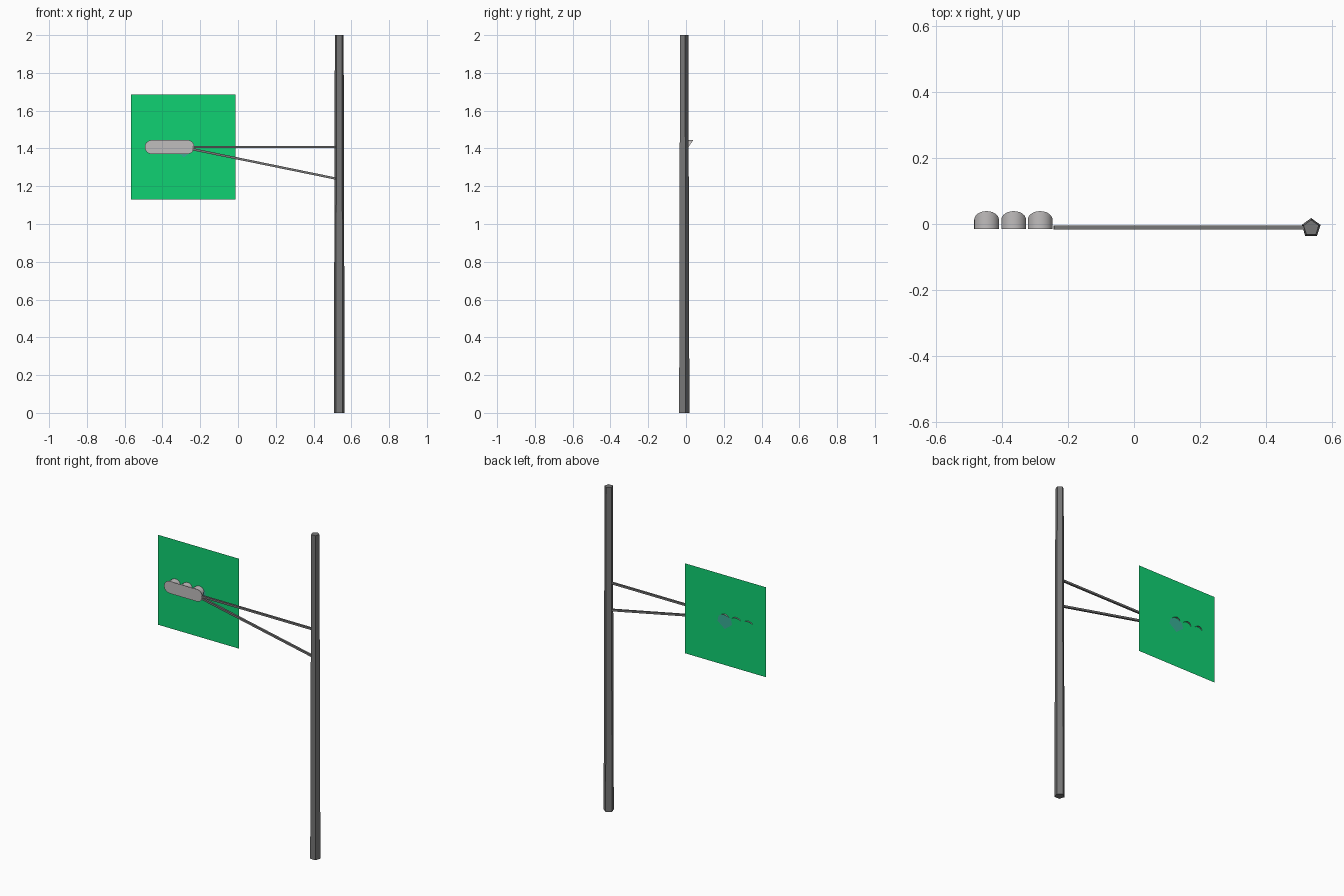
import bpy, bmesh, math
from mathutils import Vector

if "Cube" in bpy.data.objects:
    bpy.data.objects.remove(bpy.data.objects["Cube"])


def material(name, r, g, b):
    m = bpy.data.materials.new(name)
    m.diffuse_color = (r, g, b, 1)
    m.use_nodes = True
    m.node_tree.nodes["Principled BSDF"].inputs["Base Color"].default_value = m.diffuse_color
    return m


POLE = material("dark grey metal", 0.18, 0.18, 0.18)
HOUSING = material("light grey", 0.53, 0.51, 0.51)
GREEN = material("glow green", 0.005, 0.64, 0.17)
TEAL = material("teal lens", 0.04, 0.42, 0.30)
RED = material("red lens", 0.35, 0.03, 0.03)
AMBER = material("amber lens", 0.40, 0.20, 0.03)


def add_mesh(name, verts, faces, mat):
    me = bpy.data.meshes.new(name)
    me.from_pydata(verts, [], faces)
    me.materials.append(mat)
    ob = bpy.data.objects.new(name, me)
    bpy.context.collection.objects.link(ob)
    return ob


def flat_plate(name, outline, y, mat):
    """Single upright face from (x, z) points."""
    return add_mesh(name, [(x, y, z) for x, z in outline],
                    [list(range(len(outline)))], mat)


def circle(cx, cz, r, n, start=0.0, sweep=2 * math.pi):
    return [(cx + r * math.cos(start + sweep * i / n),
             cz + r * math.sin(start + sweep * i / n)) for i in range(n)]


def tube(name, a, b, r1, r2, sides, turn, mat):
    """Tapered prism between two points."""
    a, b = Vector(a), Vector(b)
    d = (b - a).normalized()
    u = Vector((1, 0, 0)) if abs(d.z) > 0.9 else Vector((0, 1, 0))
    v = d.cross(u).normalized()
    verts = []
    for p, r in ((a, r1), (b, r2)):
        for i in range(sides):
            t = turn + 2 * math.pi * i / sides
            verts.append(p + r * (u * math.cos(t) + v * math.sin(t)))
    faces = [(i, (i + 1) % sides, sides + (i + 1) % sides, sides + i)
             for i in range(sides)]
    faces += [list(range(sides))[::-1], list(range(sides, 2 * sides))]
    return add_mesh(name, verts, faces, mat)


# Five-sided tapered pole, one corner towards the back
tube("pole", (0.536, -0.012, 0), (0.536, -0.012, 2), 0.030, 0.0245, 5,
     math.pi / 2, POLE)

# Two bracket rods from the pole to the signal head
for name, z0, z1 in (("upper_rod", 1.408, 1.408), ("lower_rod", 1.396, 1.238)):
    tube(name, (-0.242, -0.011, z0), (0.53, -0.011, z1), 0.0085, 0.0085, 4,
         math.pi / 4, POLE)

# Rounded backing plate of the signal head
CZ, R = 1.4075, 0.0375
ends = circle(-0.268, CZ, R, 8, -math.pi / 2, math.pi) + [(-0.268, CZ + R)]
ends += circle(-0.456, CZ, R, 8, math.pi / 2, math.pi) + [(-0.456, CZ - R)]
flat_plate("backing_plate", ends, -0.017, HOUSING)

# Visors: half tubes with a slanted outer edge, and the lenses below them
SEG = 12
for i, (cx, lens) in enumerate(((-0.446, RED), (-0.364, AMBER), (-0.284, None))):
    verts, faces = [], []
    for k in range(SEG + 1):
        t = math.pi * k / SEG
        x, z = cx + R * math.cos(t), CZ + R * math.sin(t)
        verts += [(x, -0.015, z), (x, 0.013 + 0.026 * math.sin(t), z)]
        if k:
            faces.append((2 * k - 2, 2 * k, 2 * k + 1, 2 * k - 1))
    visor = add_mesh(f"visor_{i + 1}", verts, faces, HOUSING)
    for p in visor.data.polygons:
        p.use_smooth = True
    if lens:
        flat_plate(f"lens_{i + 1}", circle(cx, CZ, 0.034, 12), -0.013, lens)

# Square glow panel around the lit signal
flat_plate("glow_panel", [(-0.566, 1.13), (-0.0135, 1.13),
                          (-0.0135, 1.685), (-0.566, 1.685)], 0.028, GREEN)

# Lit lens, pointed at the bottom, showing on both sides of the panel
shield = [(-0.286, 1.353), (-0.236, 1.392), (-0.243, 1.425),
          (-0.265, 1.437), (-0.305, 1.437), (-0.327, 1.425), (-0.336, 1.392)]
for name, y in (("lit_lens_back", 0.030), ("lit_lens_front", 0.026)):
    flat_plate(name, shield, y, TEAL)
